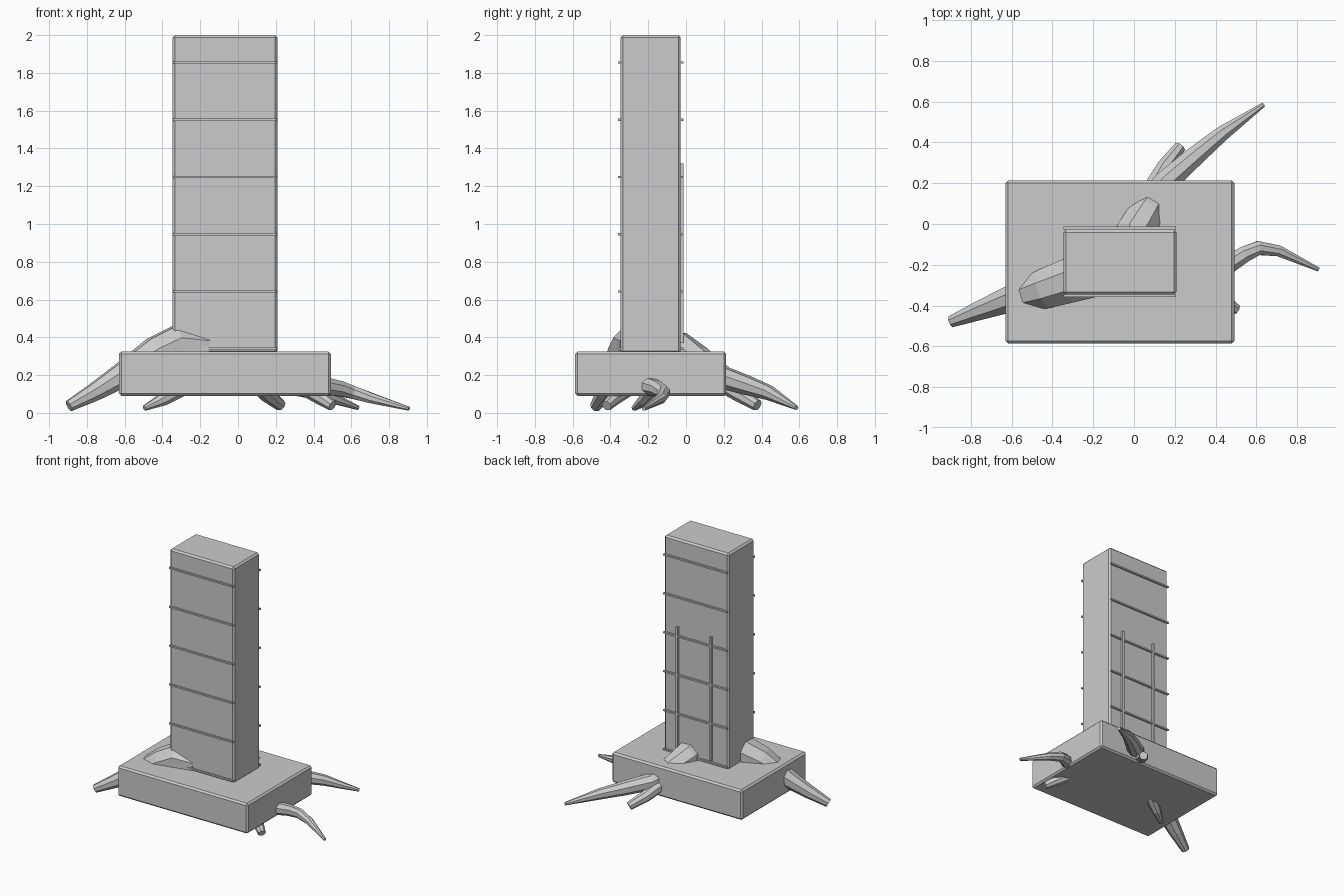
import bpy, bmesh, math
from mathutils import Vector

if "Cube" in bpy.data.objects:
    bpy.data.objects.remove(bpy.data.objects["Cube"])


def finish(bm, name):
    bmesh.ops.recalc_face_normals(bm, faces=bm.faces)
    me = bpy.data.meshes.new(name)
    bm.to_mesh(me)
    bm.free()
    ob = bpy.data.objects.new(name, me)
    bpy.context.collection.objects.link(ob)
    return ob


def box(name, lo, hi, bevel=0.0):
    bm = bmesh.new()
    bmesh.ops.create_cube(bm, size=1)
    for v in bm.verts:
        v.co = [(a + b) / 2 + c * (b - a) for a, b, c in zip(lo, hi, v.co)]
    ob = finish(bm, name)
    if bevel:
        m = ob.modifiers.new("bevel", 'BEVEL')
        m.width, m.segments = bevel, 1
    return ob


def root(name, path, sides=8):
    """Tapered faceted tube; path holds (x, y, z, radius)."""
    bm = bmesh.new()
    pts = [Vector(p[:3]) for p in path]
    rings = []
    for i, p in enumerate(pts):
        t = (pts[min(i + 1, len(pts) - 1)] - pts[max(i - 1, 0)]).normalized()
        side = t.cross(Vector((0, 0, 1))).normalized()
        up = side.cross(t)
        ring = []
        for k in range(sides):
            a = math.tau * (k + 0.5) / sides
            ring.append(bm.verts.new(p + path[i][3] * (side * math.cos(a) + up * math.sin(a))))
        rings.append(ring)
    for r0, r1 in zip(rings, rings[1:]):
        for k in range(sides):
            j = (k + 1) % sides
            bm.faces.new((r0[k], r0[j], r1[j], r1[k]))
    bm.faces.new(rings[0])
    bm.faces.new(rings[-1])
    return finish(bm, name)


# Plinth and tower
box("base_slab", (-0.63, -0.587, 0.09), (0.492, 0.213, 0.325), 0.013)
box("tower", (-0.347, -0.347, 0.315), (0.208, -0.028, 2.0), 0.013)

# Horizontal strips on front and back faces
for i in range(6):
    z = 0.34 + i * 0.303
    for side, y in (("front", -0.352), ("back", -0.019)):
        box(f"{side}_strip_{i + 1}", (-0.345, y - 0.007, z - 0.006), (0.205, y + 0.007, z + 0.006))

# Vertical strips on the back face
for i, x in enumerate((-0.2, 0.09)):
    box(f"back_upright_{i + 1}", (x - 0.009, -0.03, 0.355), (x + 0.009, -0.012, 1.32))

# Large left root and the fork beneath the slab
root("left_root", [(-0.17, -0.25, 0.34, 0.11), (-0.32, -0.278, 0.353, 0.118), (-0.43, -0.315, 0.305, 0.105),
                   (-0.62, -0.373, 0.195, 0.068), (-0.76, -0.425, 0.11, 0.05), (-0.895, -0.478, 0.036, 0.031)])
root("left_root_fork", [(-0.3, -0.17, 0.13, 0.045), (-0.4, -0.22, 0.07, 0.035), (-0.495, -0.275, 0.025, 0.015)])

# Back root and its fork
root("back_root", [(0.0, -0.16, 0.36, 0.1), (0.01, -0.04, 0.33, 0.105), (0.06, 0.06, 0.27, 0.09),
                   (0.15, 0.2, 0.185, 0.062), (0.29, 0.325, 0.145, 0.053),
                   (0.43, 0.442, 0.105, 0.04), (0.635, 0.585, 0.027, 0.012)])
root("back_root_fork", [(0.09, 0.17, 0.17, 0.05), (0.15, 0.28, 0.1, 0.042), (0.225, 0.378, 0.04, 0.031)])

# Right root and its fork
root("right_root", [(0.2, -0.3, 0.2, 0.07), (0.46, -0.2, 0.142, 0.05), (0.54, -0.15, 0.128, 0.043),
                    (0.61, -0.118, 0.108, 0.037), (0.71, -0.132, 0.077, 0.029), (0.905, -0.223, 0.022, 0.011)])
root("right_root_fork", [(0.36, -0.31, 0.13, 0.045), (0.43, -0.37, 0.085, 0.039), (0.5, -0.42, 0.038, 0.029)])
